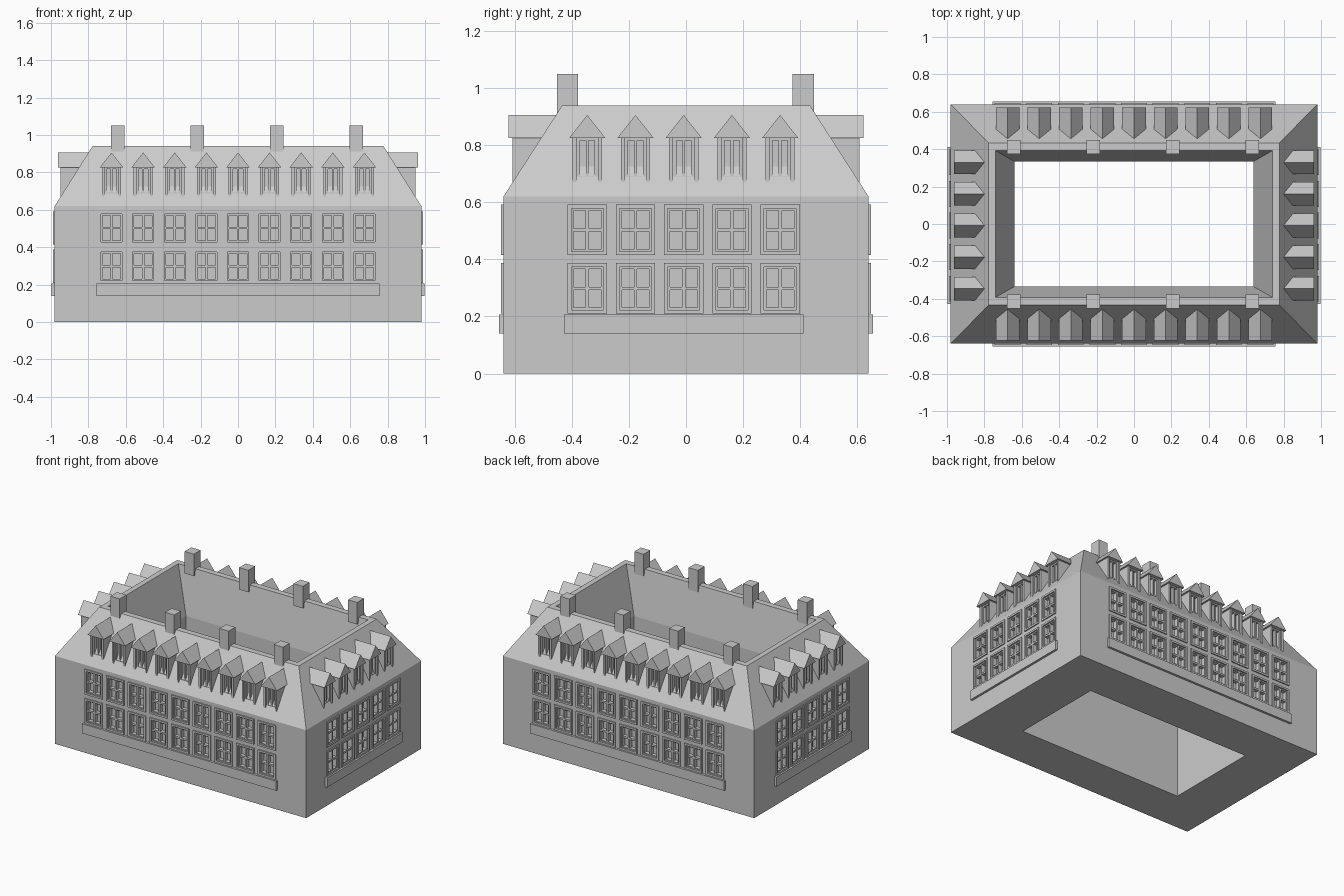
import bpy, bmesh
from math import radians
from mathutils import Matrix, Vector

if "Cube" in bpy.data.objects:
    bpy.data.objects.remove(bpy.data.objects["Cube"])

HX, HY = 0.98, 0.64           # half sizes of the outer walls
EAVE, TOP = 0.62, 0.94
STEP = 0.169                  # window spacing


def finish(bm, name):
    bmesh.ops.recalc_face_normals(bm, faces=bm.faces)
    me = bpy.data.meshes.new(name)
    bm.to_mesh(me)
    bm.free()
    ob = bpy.data.objects.new(name, me)
    bpy.context.collection.objects.link(ob)
    return ob


def box(bm, m, u0, u1, w0, w1, z0, z1):
    """Box in facade space: u along the wall, w outward, z up."""
    c = Vector(((u0 + u1) / 2, -(w0 + w1) / 2, (z0 + z1) / 2))
    s = Matrix.Diagonal((u1 - u0, w1 - w0, z1 - z0, 1))
    bmesh.ops.create_cube(bm, size=1, matrix=m @ Matrix.Translation(c) @ s)


def frame(bm, m, u, z, w, h, t, d0, d1):
    """Rectangular frame centred on u, z."""
    box(bm, m, u - w/2, u - w/2 + t, d0, d1, z - h/2, z + h/2)
    box(bm, m, u + w/2 - t, u + w/2, d0, d1, z - h/2, z + h/2)
    box(bm, m, u - w/2 + t, u + w/2 - t, d0, d1, z + h/2 - t, z + h/2)
    box(bm, m, u - w/2 + t, u + w/2 - t, d0, d1, z - h/2, z - h/2 + t)


def prism(bm, m, pts, w0, w1):
    """Profile of (u, z) points extruded from w0 to w1."""
    a = [bm.verts.new(m @ Vector((u, -w0, z))) for u, z in pts]
    b = [bm.verts.new(m @ Vector((u, -w1, z))) for u, z in pts]
    bm.faces.new(a)
    bm.faces.new(b[::-1])
    for i in range(len(a)):
        j = (i + 1) % len(a)
        bm.faces.new((a[i], b[i], b[j], a[j]))


# Walls and roof: a closed ring of rectangular sections around the courtyard
rings = [(HX, HY, 0), (HX, HY, EAVE), (0.778, 0.434, TOP),
         (0.74, 0.392, TOP), (0.64, 0.335, EAVE), (0.64, 0.335, 0)]
bm = bmesh.new()
loops = [[bm.verts.new((sx * x, sy * y, z))
          for sx, sy in ((-1, -1), (1, -1), (1, 1), (-1, 1))] for x, y, z in rings]
for i, a in enumerate(loops):
    b = loops[(i + 1) % len(loops)]
    for k in range(4):
        bm.faces.new((a[k], a[(k + 1) % 4], b[(k + 1) % 4], b[k]))
walls = finish(bm, "walls_and_roof")

# Facades: name, rotation, wall distance, column count, centre shift, sill half length
facades = [("front", 0, HY, 9, 0.0, 0.757), ("right", 90, HX, 5, -0.008, 0.42),
           ("back", 180, HY, 9, 0.0, 0.757), ("left", 270, HX, 5, 0.008, 0.42)]
cut = bmesh.new()
for name, ang, D, n, shift, half in facades:
    m = Matrix.Rotation(radians(ang), 4, 'Z')
    cols = [shift + (i - (n - 1) / 2) * STEP for i in range(n)]

    # Sill band below the windows
    bm = bmesh.new()
    box(bm, m, shift - half, shift + half, D - 0.02, D + 0.016, 0.14, 0.207)
    finish(bm, name + "_sill_band")

    # Four-pane windows in two rows
    bm = bmesh.new()
    for u in cols:
        for z in (0.298, 0.503):
            box(cut, m, u - 0.06, u + 0.06, D - 0.03, D + 0.05, z - 0.079, z + 0.079)
            frame(bm, m, u, z, 0.138, 0.177, 0.013, D - 0.025, D + 0.008)
            frame(bm, m, u, z, 0.112, 0.151, 0.008, D - 0.032, D - 0.002)
            box(bm, m, u - 0.006, u + 0.006, D - 0.032, D - 0.002, z - 0.068, z + 0.068)
            box(bm, m, u - 0.048, u + 0.048, D - 0.032, D - 0.004, z - 0.006, z + 0.006)
    finish(bm, name + "_windows")

    # Dormers: gabled roof, side cheeks, recessed two-light window
    roofs, bodies = bmesh.new(), bmesh.new()
    F = D - 0.032
    for u in cols:
        prism(roofs, m, [(u - 0.063, 0.826), (u + 0.063, 0.826), (u, 0.906)],
              D - 0.195, D - 0.018)
        for s in (-1, 1):
            a, b = sorted((u + s * 0.037, u + s * 0.051))
            box(bodies, m, a, b, D - 0.15, F, 0.672, 0.828)
        frame(bodies, m, u, 0.755, 0.074, 0.146, 0.011, F - 0.05, F - 0.012)
        box(bodies, m, u - 0.005, u + 0.005, F - 0.05, F - 0.014, 0.69, 0.82)
        box(bodies, m, u - 0.037, u + 0.037, D - 0.15, F - 0.035, 0.69, 0.828)
    finish(roofs, name + "_dormer_roofs")
    finish(bodies, name + "_dormer_bodies")

# Recess the window openings into the walls
cutter = finish(cut, "window_cutter")
cutter.hide_render = True
mod = walls.modifiers.new("openings", 'BOOLEAN')
mod.operation, mod.solver, mod.object = 'DIFFERENCE', 'EXACT', cutter
bpy.context.view_layer.objects.active = walls
bpy.ops.object.modifier_apply(modifier=mod.name)
bpy.data.objects.remove(cutter)

# Chimneys along both long ridges
bm = bmesh.new()
for x in (-0.642, -0.217, 0.208, 0.632):
    for y in (-0.415, 0.411):
        box(bm, Matrix(), x - 0.036, x + 0.036, -y - 0.037, -y + 0.037, 0.895, 1.05)
finish(bm, "chimneys")
